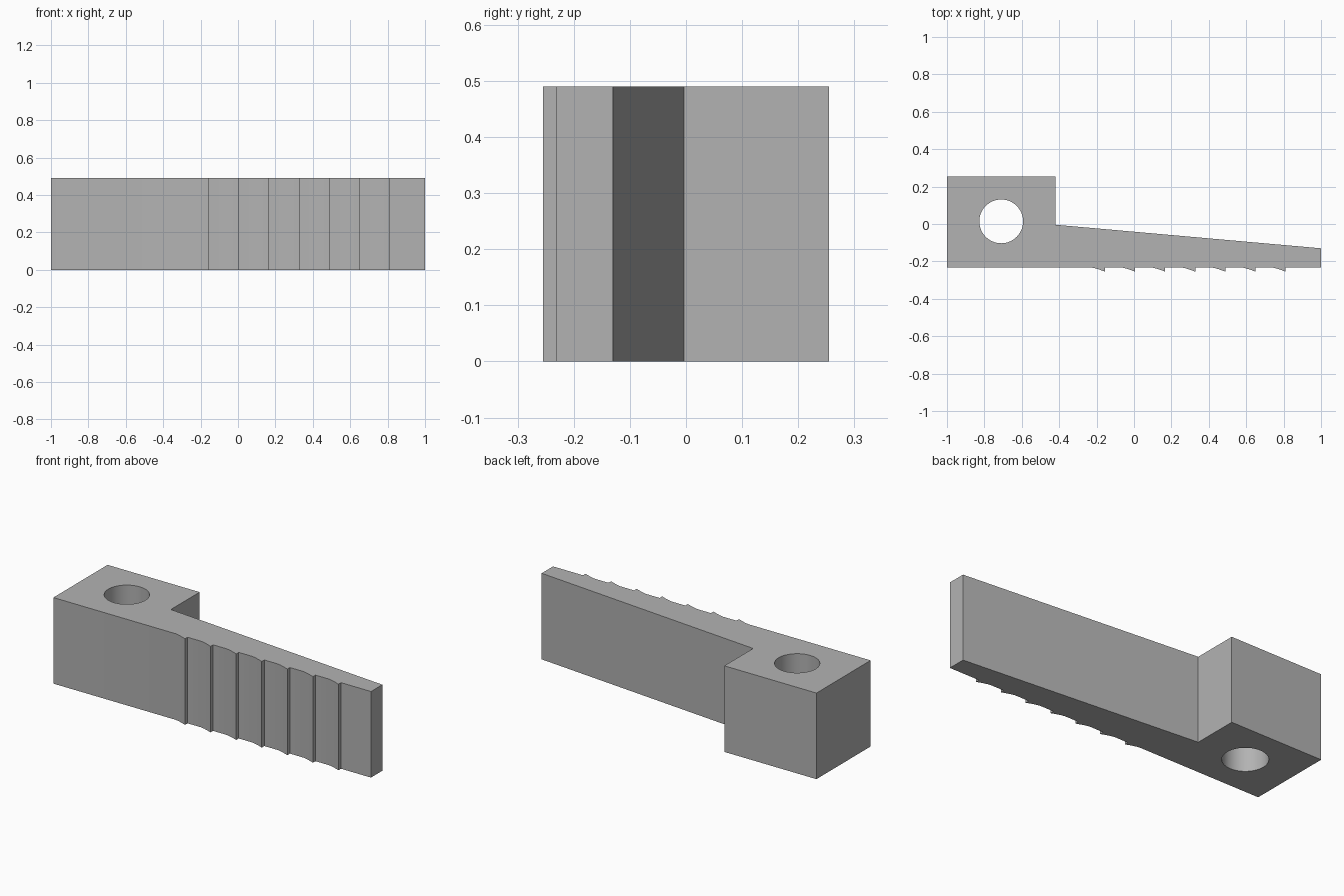
import bpy
import bmesh
import math

cube = bpy.data.objects.get("Cube")
if cube:
    bpy.data.objects.remove(cube, do_unlink=True)

HEIGHT = 0.49
FRONT = -0.232
CREST = -0.255

# One plain grey for the whole part
grey = bpy.data.materials.new("plain_grey")
grey.use_nodes = True
colour = (0.45, 0.45, 0.45, 1)
grey.diffuse_color = colour
grey.node_tree.nodes["Principled BSDF"].inputs["Base Color"].default_value = colour


def extrude_outline(name, outline, z0, z1):
    """Raise a closed plan outline into a solid object."""
    bm = bmesh.new()
    face = bm.faces.new([bm.verts.new((x, y, z0)) for x, y in outline])
    result = bmesh.ops.extrude_face_region(bm, geom=[face])
    top = [g for g in result["geom"] if isinstance(g, bmesh.types.BMVert)]
    bmesh.ops.translate(bm, verts=top, vec=(0, 0, z1 - z0))
    bmesh.ops.recalc_face_normals(bm, faces=bm.faces)
    mesh = bpy.data.meshes.new(name)
    bm.to_mesh(mesh)
    bm.free()
    mesh.materials.append(grey)
    obj = bpy.data.objects.new(name, mesh)
    bpy.context.collection.objects.link(obj)
    return obj


# Front edge with seven saw teeth, each a curved ramp and a sharp step
outline = [(-1, FRONT)]
for i in range(7):
    crest_x = -0.155 + i * 0.161
    for t in (0, 0.25, 0.5, 0.75, 1):
        outline.append((crest_x - 0.075 * (1 - t), FRONT + (CREST - FRONT) * t ** 1.3))
    outline.append((crest_x, FRONT))

# Tapered arm and square mounting block
outline += [(1, FRONT), (1, -0.13), (-0.42, -0.004), (-0.42, 0.255), (-1, 0.255)]
body = extrude_outline("toothed_arm", outline, 0, HEIGHT)

# Round mounting hole through the block
circle = [(-0.71 + 0.117 * math.cos(a), 0.014 + 0.117 * math.sin(a))
          for a in (math.tau * k / 64 for k in range(64))]
cutter = extrude_outline("hole_cutter", circle, -0.1, HEIGHT + 0.1)
cutter.hide_render = True

cut = body.modifiers.new("mounting_hole", "BOOLEAN")
cut.operation = "DIFFERENCE"
cut.solver = "EXACT"
cut.object = cutter

# Bake the hole, then smooth only the curved walls
bpy.ops.object.select_all(action="DESELECT")
body.select_set(True)
bpy.context.view_layer.objects.active = body
bpy.ops.object.modifier_apply(modifier=cut.name)
bpy.data.objects.remove(cutter, do_unlink=True)
bpy.ops.object.shade_smooth_by_angle(angle=math.radians(15))
